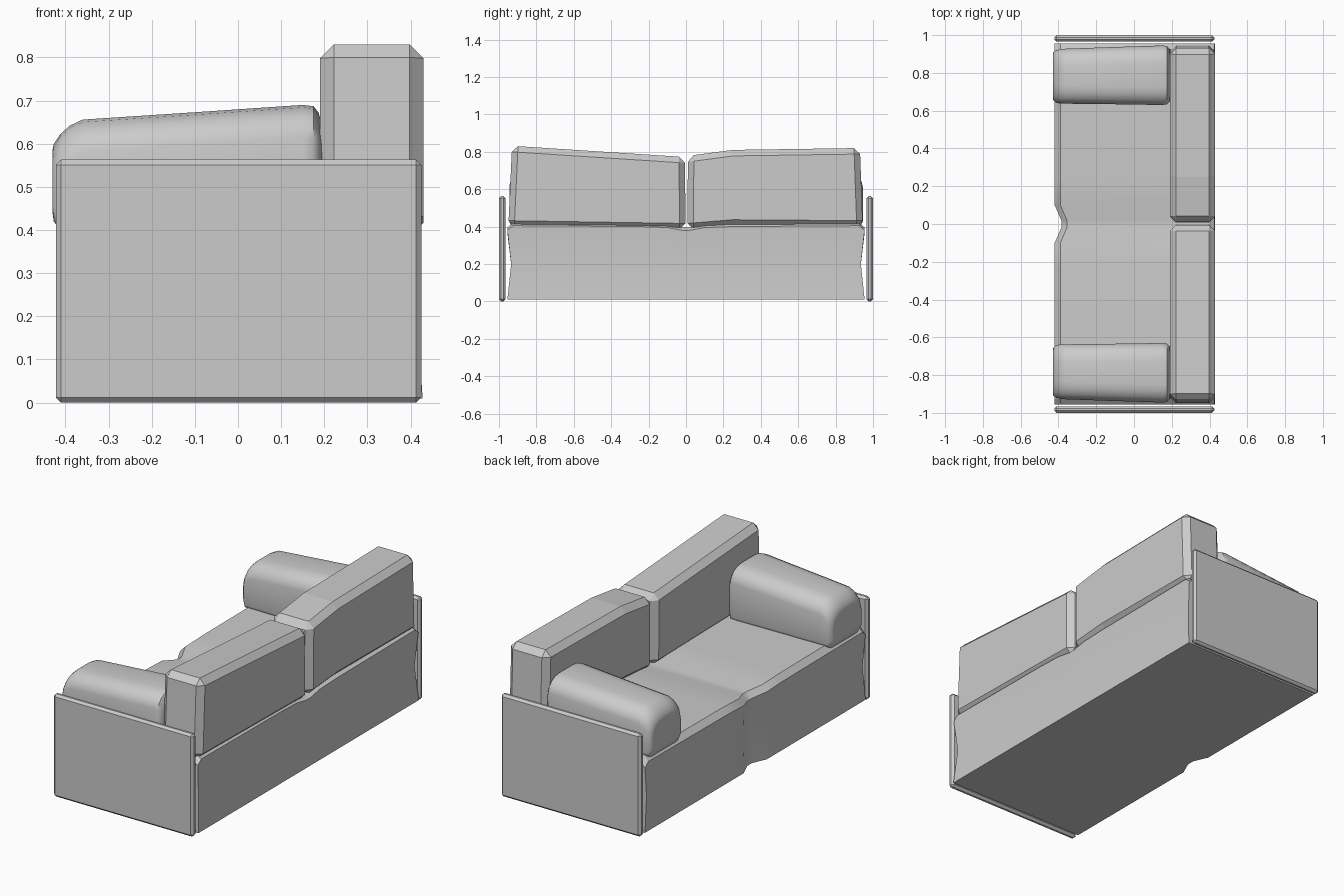
import bpy, bmesh, math

if "Cube" in bpy.data.objects:
    bpy.data.objects.remove(bpy.data.objects["Cube"])


def loft(name, rings, smooth=None, bevel=0.0):
    """Skin a list of equal-length closed rings and cap both ends."""
    bm = bmesh.new()
    rows = [[bm.verts.new(p) for p in ring] for ring in rings]
    n = len(rows[0])
    for a, b in zip(rows, rows[1:]):
        for i in range(n):
            j = (i + 1) % n
            bm.faces.new((a[i], a[j], b[j], b[i]))
    bm.faces.new(rows[0])
    bm.faces.new(rows[-1])
    bmesh.ops.recalc_face_normals(bm, faces=bm.faces[:])
    mesh = bpy.data.meshes.new(name)
    bm.to_mesh(mesh)
    bm.free()
    obj = bpy.data.objects.new(name, mesh)
    bpy.context.collection.objects.link(obj)
    if bevel:
        mod = obj.modifiers.new("chamfer", 'BEVEL')
        mod.width = bevel
        mod.segments = 1
        mod.limit_method = 'ANGLE'
        mod.angle_limit = math.radians(30)
    if smooth:
        bpy.ops.object.select_all(action='DESELECT')
        obj.select_set(True)
        bpy.context.view_layer.objects.active = obj
        bpy.ops.object.shade_smooth_by_angle(angle=math.radians(smooth))
    return obj


def prism(name, outline, x0, x1, bevel):
    """Extrude a (y, z) outline along x with chamfered edges."""
    return loft(name, [[(x, y, z) for y, z in outline] for x in (x0, x1)], bevel=bevel)


# Seat base: side profile lofted along y, with a soft crease in the middle
def base_ring(y, front, top, pinch=0.0):
    side = math.copysign(pinch, y)
    return [(front, y, 0.01), (front + 0.005, y - side, 0.2), (front, y, top - 0.03),
            (front + 0.03, y, top), (0.40, y, top), (0.425, y, top - 0.015),
            (0.415, y - side, 0.2), (0.428, y, 0.01)]


half = [(0.955, -0.42, 0.395, 0.02), (0.925, -0.42, 0.42), (0.24, -0.42, 0.415),
        (0.10, -0.42, 0.41), (0.02, -0.385, 0.395)]
rings = [base_ring(-h[0], *h[1:]) for h in half]
rings += [base_ring(h[0], *h[1:]) for h in reversed(half)]
loft("seat_base", rings, smooth=25)

# Side panels
for side, s in (("left", 1), ("right", -1)):
    y0, y1 = 0.965 * s, 1.0 * s
    prism(side + "_side_panel", [(y0, 0), (y1, 0), (y1, 0.563), (y0, 0.563)],
          -0.422, 0.425, 0.012)

# Back cushions, slightly slumped towards the middle
prism("right_back_cushion",
      [(-0.95, 0.40), (-0.93, 0.832), (-0.005, 0.772), (-0.003, 0.385)], 0.19, 0.43, 0.032)
prism("left_back_cushion",
      [(0.945, 0.40), (0.93, 0.82), (0.25, 0.81), (0.01, 0.778), (0.008, 0.385), (0.25, 0.405)],
      0.19, 0.43, 0.032)


# Arm bolsters: rounded sections lofted along x, rising to the back
def bolster_ring(s, x, ya, yb, bottom, top):
    pts = []
    corners = [(ya, bottom, 1, 1, 0.03, 180), (yb, bottom, -1, 1, 0.03, 270),
               (yb, top, -1, -1, 0.075, 0), (ya, top, 1, -1, 0.075, 90)]
    for y, z, sy, sz, r, start in corners:
        for k in range(5):
            a = math.radians(start + 22.5 * k)
            w = r * 1.25
            pts.append((x, s * (y + sy * w + w * math.cos(a)),
                        z + sz * r + r * math.sin(a)))
    return pts


stations = [(-0.43, 0.67, 0.895, 0.44, 0.585), (-0.427, 0.655, 0.91, 0.42, 0.60),
            (-0.412, 0.642, 0.92, 0.40, 0.622), (-0.39, 0.638, 0.925, 0.40, 0.642),
            (-0.36, 0.637, 0.928, 0.40, 0.656), (-0.10, 0.634, 0.937, 0.40, 0.673),
            (0.15, 0.63, 0.945, 0.40, 0.69), (0.175, 0.634, 0.942, 0.40, 0.687),
            (0.187, 0.645, 0.93, 0.41, 0.672), (0.195, 0.66, 0.915, 0.43, 0.64)]
for side, s in (("left", 1), ("right", -1)):
    loft(side + "_arm_bolster", [bolster_ring(s, *st) for st in stations], smooth=40)
